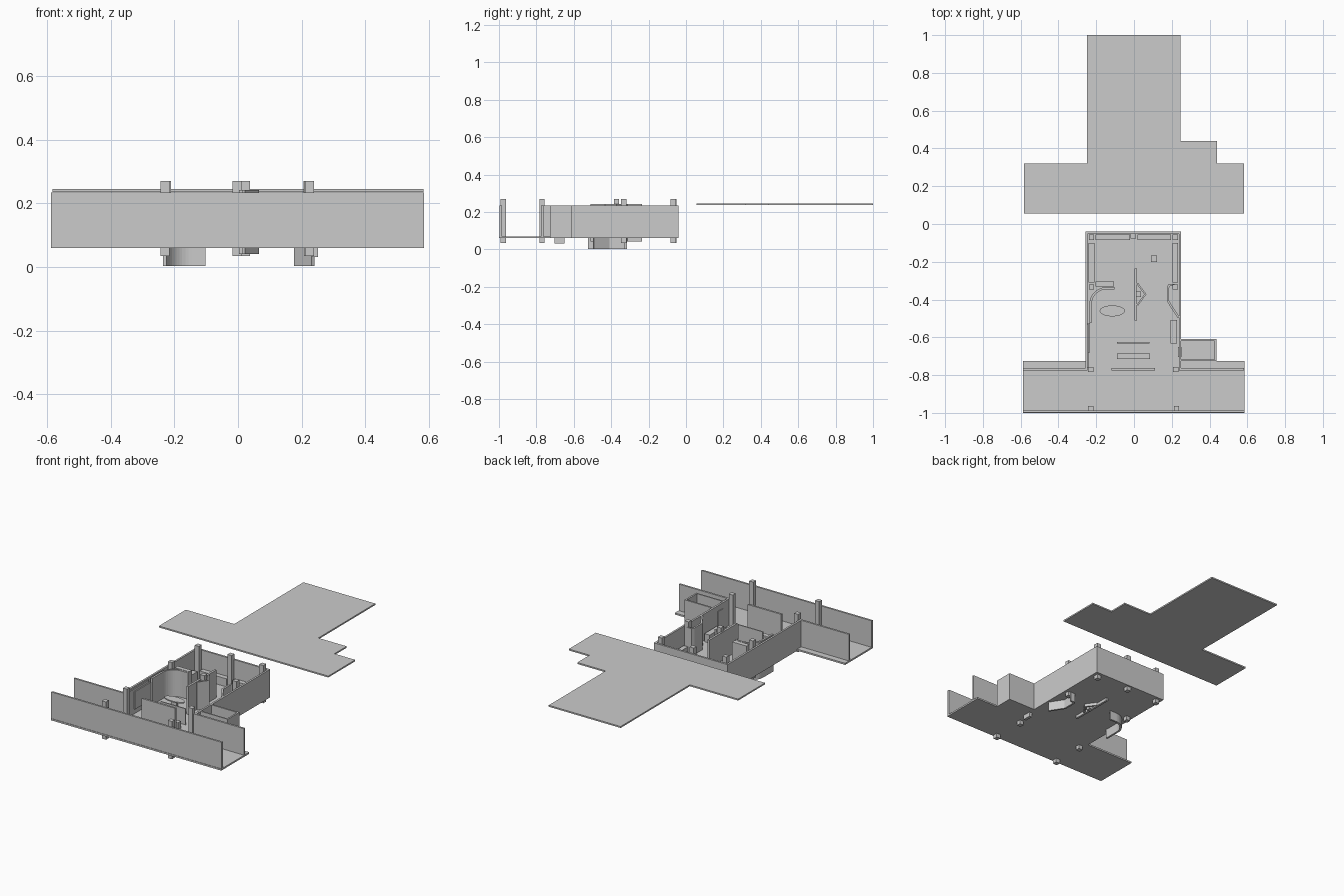
import bpy, bmesh, math
from mathutils import Vector

Z0, Z1, Z2 = 0.06, 0.07, 0.235   # slab bottom, slab top, wall top


def prism(name, pts, z0, z1):
    """Extrude a plan outline vertically."""
    bm = bmesh.new()
    face = bm.faces.new([bm.verts.new((x, y, z0)) for x, y in pts])
    ext = bmesh.ops.extrude_face_region(bm, geom=[face])
    vs = [v for v in ext["geom"] if isinstance(v, bmesh.types.BMVert)]
    bmesh.ops.translate(bm, vec=(0, 0, z1 - z0), verts=vs)
    bmesh.ops.recalc_face_normals(bm, faces=bm.faces)
    me = bpy.data.meshes.new(name)
    bm.to_mesh(me)
    bm.free()
    ob = bpy.data.objects.new(name, me)
    bpy.context.collection.objects.link(ob)
    return ob


def box(name, x0, x1, y0, y1, z0=Z0, z1=Z2):
    return prism(name, [(x0, y0), (x1, y0), (x1, y1), (x0, y1)], z0, z1)


def thin_wall(name, path, t, z0, z1):
    """Wall of thickness t following an open plan path."""
    p = [Vector(q) for q in path]
    left, right = [], []
    for i, q in enumerate(p):
        d0 = (q - p[max(i - 1, 0)]).normalized() if i else (p[1] - q).normalized()
        d1 = (p[i + 1] - q).normalized() if i < len(p) - 1 else d0
        n0, n1 = Vector((-d0.y, d0.x)), Vector((-d1.y, d1.x))
        m = (n0 + n1).normalized()
        m *= t / 2 / m.dot(n0)
        left.append(q + m)
        right.append(q - m)
    return prism(name, [tuple(v) for v in left + right[::-1]], z0, z1)


# ceiling panel, laid out behind the plan
prism("ceiling_panel", [(-0.583, 0.055), (0.583, 0.055), (0.583, 0.32), (0.44, 0.32),
      (0.44, 0.44), (0.245, 0.44), (0.245, 1.0), (-0.25, 1.0), (-0.25, 0.32),
      (-0.583, 0.32)], 0.236, 0.245)

# floor slab: corridor, main room, side room
prism("floor_slab", [(-0.588, -1.0), (0.585, -1.0), (0.585, -0.725), (0.435, -0.725),
      (0.435, -0.61), (0.25, -0.61), (0.25, -0.04), (-0.258, -0.04),
      (-0.258, -0.725), (-0.588, -0.725)], Z0, Z1)

# corridor walls
box("corridor_front_wall", -0.588, 0.585, -0.997, -0.985)
box("corridor_left_wall", -0.588, -0.247, -0.775, -0.763)
box("corridor_right_wall", 0.238, 0.583, -0.775, -0.763)
box("entrance_screen", -0.12, 0.11, -0.775, -0.763)

# room walls
box("room_left_wall", -0.258, -0.246, -0.775, -0.04)
box("room_right_wall", 0.238, 0.25, -0.775, -0.04)
box("room_back_wall", -0.258, 0.25, -0.052, -0.04)

# side room walls
box("side_room_back_wall", 0.25, 0.435, -0.62, -0.61)
box("side_room_end_wall", 0.427, 0.437, -0.725, -0.61)
box("side_room_front_wall", 0.25, 0.435, -0.725, -0.717)

# columns
for i, (x, y) in enumerate([(-0.229, -0.977), (0.225, -0.977), (-0.229, -0.77), (0.221, -0.77),
                            (-0.225, -0.333), (0.219, -0.333), (-0.225, -0.07),
                            (-0.004, -0.064), (0.219, -0.07), (0.024, -0.372)]):
    box(f"column_{i}", x - 0.014, x + 0.014, y - 0.014, y + 0.014, 0.035, 0.27)

# curved wall in the left corner
r, cx, cy = 0.085, -0.145, -0.425
arc = [(cx + r * math.cos(a), cy + r * math.sin(a))
       for a in [math.pi - i * math.pi / 24 for i in range(13)]]
thin_wall("curved_wall", [(-0.23, -0.523)] + arc + [(-0.102, cy + r)], 0.012, 0.003, Z2)
box("curved_wall_shelf", -0.205, -0.105, -0.331, -0.304, Z1, Z2)

# angled display wall on the right
thin_wall("angled_wall", [(0.215, -0.322), (0.187, -0.322), (0.181, -0.335), (0.181, -0.41),
          (0.236, -0.495)], 0.011, 0.003, Z2)

# centre partition with wedge display
box("centre_partition", 0.003, 0.016, -0.51, -0.235, 0.042, 0.243)
thin_wall("wedge_display", [(0.018, -0.315), (0.06, -0.372), (0.018, -0.43)], 0.009, 0.042, 0.243)

# perimeter counters
box("back_counter_left", -0.205, -0.02, -0.085, -0.055, Z1, 0.12)
box("back_counter_right", 0.018, 0.196, -0.085, -0.055, Z1, 0.12)
box("left_counter", -0.24, -0.21, -0.31, -0.1, Z1, 0.12)
box("right_counter", 0.203, 0.232, -0.31, -0.1, Z1, 0.12)
box("side_counter", 0.192, 0.228, -0.632, -0.507, Z1, 0.12)
box("left_wall_panel", -0.246, -0.233, -0.68, -0.525, 0.1, 0.21)
box("left_wall_board", -0.246, -0.24, -0.76, -0.53, Z1, 0.225)

# loose furniture
bpy_pts = [(-0.115 + 0.067 * math.cos(i * math.pi / 16), -0.46 + 0.029 * math.sin(i * math.pi / 16))
           for i in range(32)]
prism("oval_table_top", bpy_pts, 0.105, 0.112)
box("oval_table_leg", -0.135, -0.095, -0.468, -0.452, Z1, 0.105)
box("small_stand", 0.09, 0.122, -0.2, -0.167, Z1, 0.13)
box("display_screen", -0.09, 0.082, -0.633, -0.626, Z1, 0.17)
box("reception_desk", -0.09, 0.086, -0.715, -0.685, Z1, 0.115)

# side room door
box("side_door", 0.234, 0.252, -0.703, -0.65, 0.032, 0.2)
